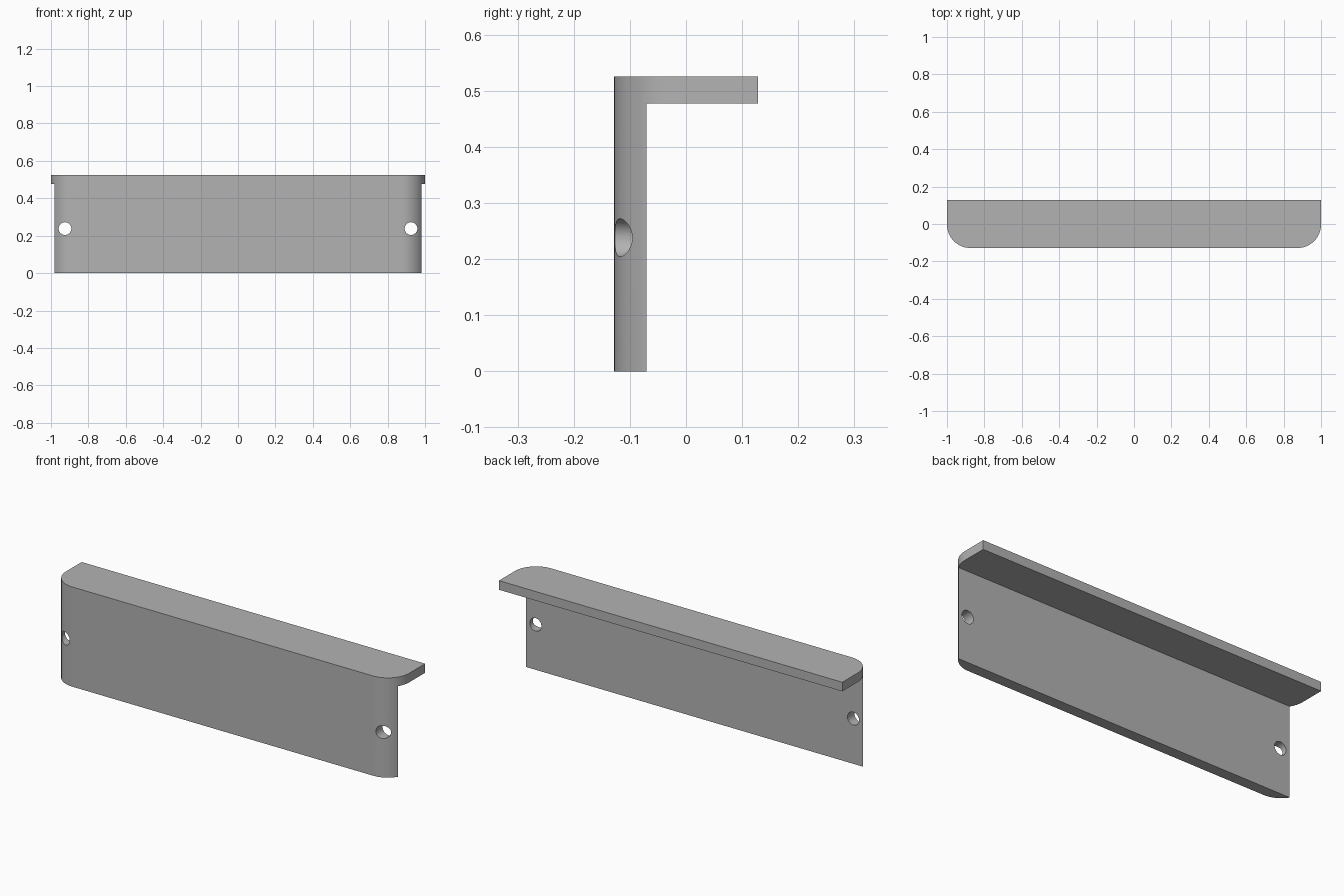
import bpy
import bmesh
from math import sin, cos, pi, radians
from mathutils import Matrix

cube = bpy.data.objects.get("Cube")
if cube:
    bpy.data.objects.remove(cube, do_unlink=True)

HALF_X, HALF_Y, HEIGHT = 1.0, 0.128, 0.525
CORNER = 0.125          # radius of the rounded front corners
WALL_BACK = -0.07       # rear face of the upright wall
LEDGE_BOTTOM = 0.477
HOLE_X, HOLE_Z, HOLE_R = 0.925, 0.238, 0.034
STEPS = 24

grey = bpy.data.materials.new("plain grey")
grey.use_nodes = True
colour = (0.45, 0.45, 0.45, 1)
grey.diffuse_color = colour
grey.node_tree.nodes["Principled BSDF"].inputs["Base Color"].default_value = colour


def make_object(name, bm):
    bmesh.ops.recalc_face_normals(bm, faces=bm.faces)
    mesh = bpy.data.meshes.new(name)
    bm.to_mesh(mesh)
    bm.free()
    mesh.materials.append(grey)
    obj = bpy.data.objects.new(name, mesh)
    bpy.context.collection.objects.link(obj)
    return obj


def cut(obj, cutter):
    mod = obj.modifiers.new("cut", 'BOOLEAN')
    mod.operation = 'DIFFERENCE'
    mod.solver = 'EXACT'
    mod.object = cutter
    cutter.hide_render = True
    bpy.context.view_layer.objects.active = obj
    bpy.ops.object.modifier_apply(modifier=mod.name)
    bpy.data.objects.remove(cutter, do_unlink=True)


# Full block: plan outline with rounded front corners, extruded upward
right_arc = [(HALF_X - CORNER + CORNER * sin(a), CORNER - HALF_Y - CORNER * cos(a))
             for a in (pi / 2 * i / STEPS for i in range(STEPS + 1))]
left_arc = [(-x, y) for x, y in reversed(right_arc)]
outline = right_arc + [(HALF_X, HALF_Y), (-HALF_X, HALF_Y)] + left_arc
bm = bmesh.new()
base = bm.faces.new([bm.verts.new((x, y, 0)) for x, y in outline])
top = bmesh.ops.extrude_face_region(bm, geom=[base])
bmesh.ops.translate(bm, vec=(0, 0, HEIGHT),
                    verts=[v for v in top["geom"] if isinstance(v, bmesh.types.BMVert)])
bracket = make_object("angle_bracket", bm)

# Remove the space behind the wall and under the ledge
bm = bmesh.new()
bmesh.ops.create_cube(bm, size=1, matrix=Matrix.Translation((0, WALL_BACK + 0.5, LEDGE_BOTTOM - 0.5))
                      @ Matrix.Diagonal((3, 1, 1, 1)))
cut(bracket, make_object("recess_cutter", bm))

# Drill the two screw holes through the wall
for side in (-1, 1):
    bm = bmesh.new()
    bmesh.ops.create_cone(bm, cap_ends=True, segments=40, radius1=HOLE_R, radius2=HOLE_R, depth=0.4,
                          matrix=Matrix.Translation((side * HOLE_X, -0.1, HOLE_Z))
                          @ Matrix.Rotation(pi / 2, 4, 'X'))
    cut(bracket, make_object("hole_cutter", bm))

# Smooth the curved faces and keep the edges crisp
bpy.ops.object.select_all(action='DESELECT')
bracket.select_set(True)
bpy.context.view_layer.objects.active = bracket
bpy.ops.object.shade_smooth_by_angle(angle=radians(25))
